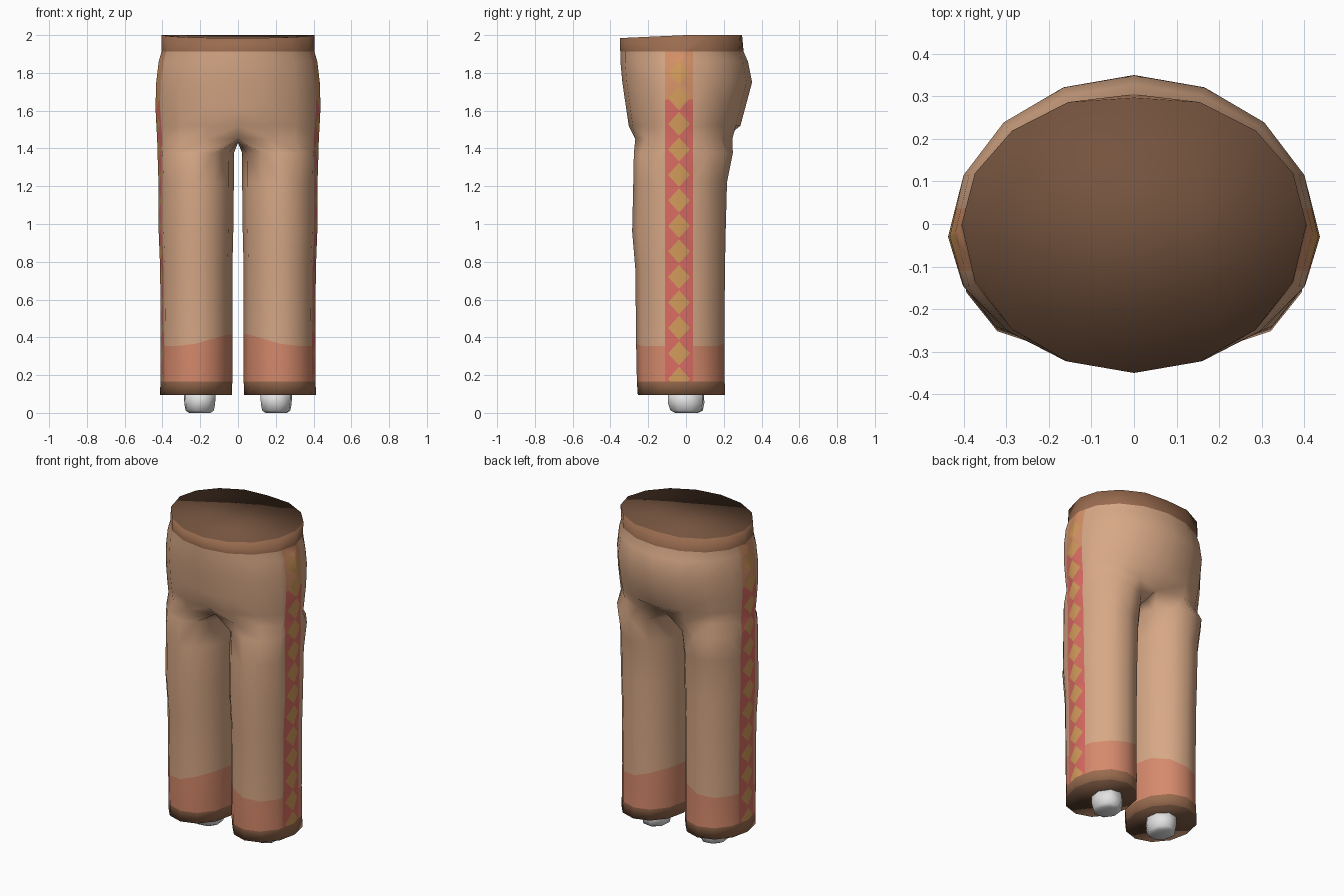
import bpy, bmesh, math
from mathutils import Vector

if "Cube" in bpy.data.objects:
    bpy.data.objects.remove(bpy.data.objects["Cube"])


def lin(c):
    c /= 255
    return c / 12.92 if c <= 0.04045 else ((c + 0.055) / 1.055) ** 2.4


def material(name, r, g, b):
    m = bpy.data.materials.new(name)
    m.diffuse_color = (lin(r), lin(g), lin(b), 1)
    m.use_nodes = True
    m.node_tree.nodes["Principled BSDF"].inputs["Base Color"].default_value = m.diffuse_color
    return m


MATS = [material("tan_cloth", 215, 168, 134), material("salmon_cuff", 214, 138, 108),
        material("brown_band", 154, 108, 79), material("dark_brown_lining", 116, 83, 62),
        material("red_stripe", 218, 108, 99), material("orange_diamond", 211, 155, 91),
        material("faded_stripe", 214, 146, 104), material("white_stub", 226, 226, 226)]
TAN, CUFF, BAND, LINING, RED, ORANGE, FADED, WHITE = range(8)


def finish(bm, name):
    """Turn a right-hand half into a mirrored, smooth object."""
    for f in bm.faces:
        f.smooth = True
    me = bpy.data.meshes.new(name)
    bm.to_mesh(me)
    bm.free()
    for m in MATS:
        me.materials.append(m)
    ob = bpy.data.objects.new(name, me)
    bpy.context.collection.objects.link(ob)
    mod = ob.modifiers.new("mirror", 'MIRROR')
    mod.use_axis[0] = True
    mod.merge_threshold = 0.0005
    return ob


def loft(bm, up, low, mat, closed):
    """Join two rings of vertices, upper to lower."""
    n = len(low) if closed else 9
    for i in range(n):
        j = (i + 1) % len(low)
        if not closed and i == 8:
            break
        bm.faces.new((up[i], low[i], low[j], up[j])).material_index = mat


def half_hip(z, rx, yf, yb, yc):
    """Half ellipse from front centre round the side to back centre."""
    pts = []
    for i in range(9):
        a = math.radians(-90 + 22.5 * i)
        s = math.sin(a)
        y = yc + s * ((yb - yc) if s > 0 else (yc - yf))
        pts.append(Vector((rx * math.cos(a) if 0 < i < 8 else 0, y, z)))
    return pts


def leg_ring(z, xi, xo, yf, yb, n=12):
    """Full leg ring, starting on the inner front."""
    pts = []
    for i in range(n):
        a = math.radians(-120 + 360 / n * i)
        pts.append(Vector(((xi + xo) / 2 + (xo - xi) / 2 * math.cos(a),
                           (yf + yb) / 2 + (yb - yf) / 2 * math.sin(a), z)))
    return pts


bm = bmesh.new()


def add(pts):
    return [bm.verts.new(p) for p in pts]


# Waistband with its sloping closed top
top = half_hip(2.0, 0.405, -0.35, 0.31, 0.0)
for p in top:
    p.y = min(p.y, 0.297)
    p.z = 2.0 + 0.045 * min(p.y, 0)
ring = add(top)
bm.faces.new(ring).material_index = LINING
low = add(half_hip(1.912, 0.405, -0.348, 0.305, -0.01))
loft(bm, ring, low, BAND, False)
ring = low

# Hips
for args in [(1.86, 0.42, -0.347, 0.328, -0.02), (1.75, 0.433, -0.337, 0.35, -0.03),
             (1.62, 0.437, -0.318, 0.315, -0.03), (1.52, 0.432, -0.303, 0.288, -0.03)]:
    low = add(half_hip(*args))
    loft(bm, ring, low, TAN, False)
    ring = low

# Crotch ring: hips plus the seam between the legs
pts = half_hip(1.45, 0.428, -0.288, 0.268, -0.03)
pts[0].y, pts[8].y = -0.225, 0.2
pts += [Vector((0, 0.1, 1.435)), Vector((0, -0.03, 1.43)), Vector((0, -0.14, 1.435))]
low = add(pts)
loft(bm, ring, low, TAN, False)
ring = low

# Legs, cuffs and hems
for mat, args in [(TAN, (1.375, 0.022, 0.426, -0.276, 0.248)),
                  (TAN, (1.22, 0.022, 0.421, -0.279, 0.217)),
                  (TAN, (0.96, 0.025, 0.42, -0.285, 0.21)),
                  (TAN, (0.76, 0.03, 0.412, -0.268, 0.206)),
                  (TAN, (0.355, 0.03, 0.41, -0.264, 0.203)),
                  (CUFF, (0.165, 0.03, 0.41, -0.26, 0.205)),
                  (BAND, (0.095, 0.033, 0.414, -0.255, 0.206))]:
    pts = leg_ring(*args)
    if args[0] == 0.355:  # cuff line rises towards the inside of the leg
        for p in pts:
            p.z += 0.06 * min(1, max(0, (0.26 - p.x) / 0.2))
    low = add(pts)
    loft(bm, ring, low, mat, True)
    ring = low
bm.faces.new(ring[::-1]).material_index = LINING

# Side stripe with a row of diamonds, cut into the outer faces
YC, HALF, DW, DH, PITCH = -0.037, 0.073, 0.058, 0.064, 0.135


def outer_faces(half):
    out = []
    for f in bm.faces:
        c = f.calc_center_median()
        if c.x > 0.36 and abs(c.y - YC) < half and 0.165 < c.z < 1.912 and f.normal.x > 0.5:
            out.append(f)
    return out


def cut(faces, co, no):
    geom = set(faces)
    for f in faces:
        geom.update(f.edges)
        geom.update(f.verts)
    bmesh.ops.bisect_plane(bm, geom=list(geom), dist=1e-5, plane_co=co, plane_no=no)
    bm.normal_update()


bm.normal_update()
for side in (-1, 1):
    cut(outer_faces(0.14), (0, YC + side * HALF, 0), (0, 1, 0))
cut(outer_faces(HALF), (0, 0, 1.66), (0, 0, 1))
centres = [0.18 + PITCH * k for k in range(13)]
for zc in centres:
    for sz in (-1, 1):
        for sy in (-1, 1):
            near = [f for f in outer_faces(HALF)
                    if min(v.co.z for v in f.verts) < zc + 0.09
                    and max(v.co.z for v in f.verts) > zc - 0.09]
            cut(near, (0, YC, zc + sz * DH), (0, sy / DW, sz / DH))
for f in outer_faces(HALF):
    c = f.calc_center_median()
    inside = any(abs(c.y - YC) / DW + abs(c.z - zc) / DH < 1 for zc in centres)
    f.material_index = ORANGE if inside else (FADED if c.z > 1.66 else RED)
finish(bm, "trousers")

# Pale stubs below the hems
bm = bmesh.new()
ring = add(leg_ring(0.11, 0.115, 0.29, -0.1, 0.1, 8))
bm.faces.new(ring).material_index = WHITE
for args in [(0.05, 0.118, 0.287, -0.098, 0.1), (0.012, 0.125, 0.28, -0.085, 0.092),
             (0.0, 0.145, 0.26, -0.06, 0.065)]:
    low = add(leg_ring(*args, 8))
    loft(bm, ring, low, WHITE, True)
    ring = low
bm.faces.new(ring[::-1]).material_index = WHITE
finish(bm, "leg_stubs")
